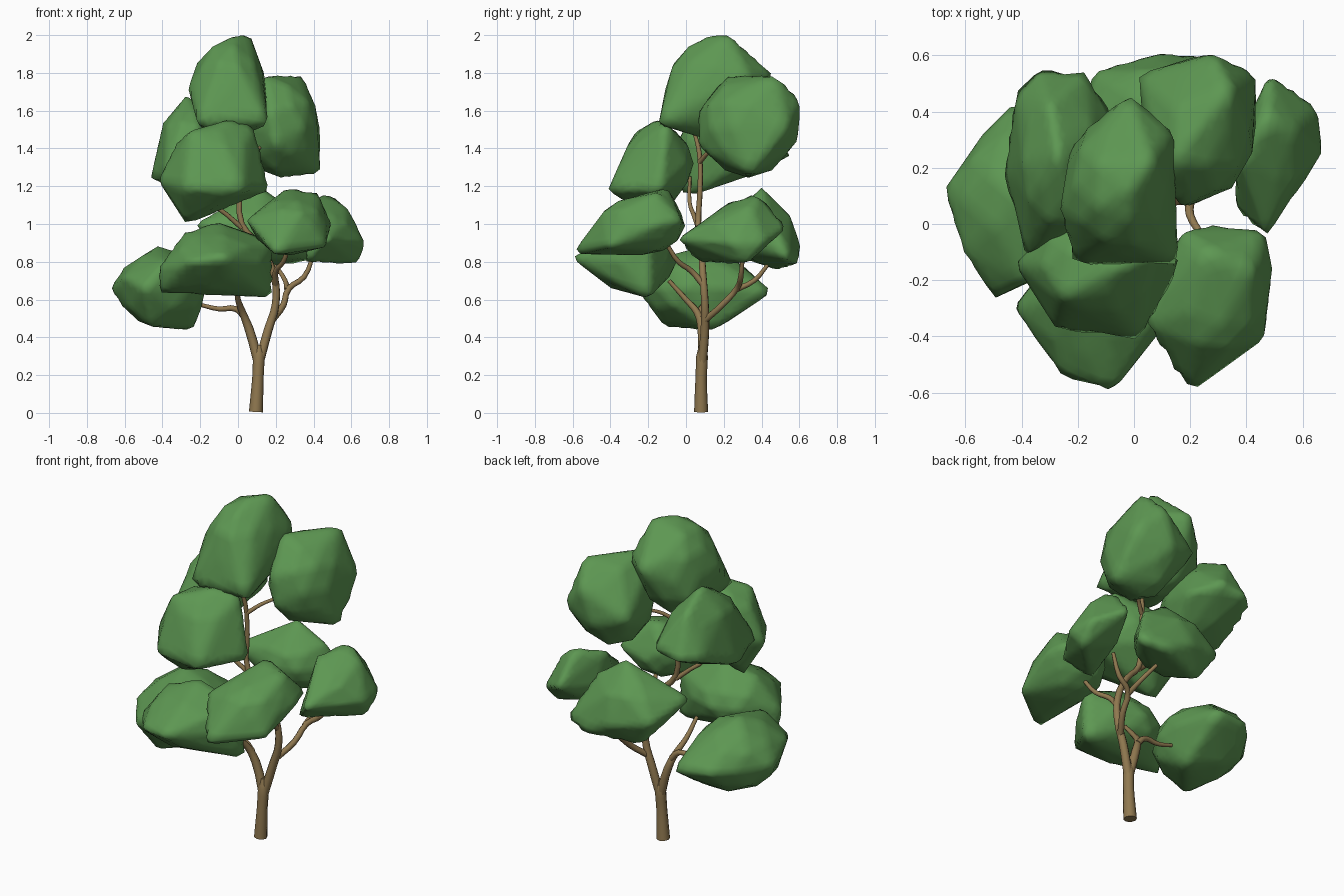
import bpy, bmesh, math
from mathutils import Vector
from mathutils.bvhtree import BVHTree


def material(name, rgb):
    m = bpy.data.materials.new(name)
    m.diffuse_color = (*rgb, 1)
    return m


leaf_green = material("leaf green", (0.11, 0.31, 0.085))
bark_brown = material("bark brown", (0.28, 0.19, 0.08))


def foliage(name, centre, radii, *corners):
    """Rounded clump: an ellipsoid stretched out to a few corner points, evenly remeshed."""
    c = Vector(centre)
    hull = bmesh.new()
    bmesh.ops.create_icosphere(hull, subdivisions=2, radius=1)
    for v in hull.verts:
        v.co = c + Vector(a * b for a, b in zip(v.co, radii))
    for p in corners:
        hull.verts.new(c + (Vector(p) - c) * 1.02)
    bmesh.ops.convex_hull(hull, input=hull.verts[:])
    tree = BVHTree.FromBMesh(hull)
    bm = bmesh.new()
    bmesh.ops.create_icosphere(bm, subdivisions=4, radius=1)
    for v in bm.verts:
        d = Vector(a * b for a, b in zip(v.co, radii)).normalized()
        hit = tree.ray_cast(c + d * 3, -d)[0]
        v.co = hit if hit else c + d * min(radii)
    hull.free()
    for f in bm.faces:
        f.smooth = True
    me = bpy.data.meshes.new(name)
    bm.to_mesh(me)
    bm.free()
    me.materials.append(leaf_green)
    bpy.context.collection.objects.link(bpy.data.objects.new(name, me))


def branch(name, points):
    """Tapered tube through (x, y, z, radius) points."""
    cu = bpy.data.curves.new(name, 'CURVE')
    cu.dimensions = '3D'
    cu.bevel_depth = 1.0
    cu.bevel_resolution = 2
    cu.resolution_u = 3
    cu.use_fill_caps = True
    sp = cu.splines.new('BEZIER')
    sp.bezier_points.add(len(points) - 1)
    for bp, (x, y, z, r) in zip(sp.bezier_points, points):
        bp.co = (x, y, z)
        bp.radius = r
        bp.handle_left_type = bp.handle_right_type = 'AUTO'
    cu.materials.append(bark_brown)
    ob = bpy.data.objects.new(name, cu)
    bpy.context.collection.objects.link(ob)
    bpy.ops.object.select_all(action='DESELECT')
    ob.select_set(True)
    bpy.context.view_layer.objects.active = ob
    bpy.ops.object.convert(target='MESH')
    bpy.ops.object.shade_smooth_by_angle(angle=math.radians(50))


# Foliage clumps, top to bottom
foliage("foliage_top", (-0.05, 0.14, 1.71), (0.195, 0.25, 0.27),
        (-0.26, 0.05, 1.72), (-0.21, -0.14, 1.53), (0.155, -0.14, 1.53), (-0.02, 0.455, 1.79),
        (0.06, 0.22, 2.0), (-0.02, 0.12, 1.99), (0.14, 0.33, 1.78), (-0.22, 0.27, 1.58))
foliage("foliage_upper_right", (0.23, 0.33, 1.51), (0.20, 0.25, 0.265),
        (0.17, 0.07, 1.60), (0.20, 0.07, 1.42), (0.43, 0.34, 1.27), (0.28, 0.60, 1.65),
        (0.02, 0.53, 1.50), (0.34, 0.48, 1.78), (0.14, 0.22, 1.78), (0.43, 0.53, 1.50),
        (0.22, 0.59, 1.45))
foliage("foliage_upper_front", (-0.13, -0.15, 1.32), (0.23, 0.19, 0.20),
        (-0.27, -0.15, 1.005), (-0.42, -0.14, 1.23), (-0.28, -0.37, 1.19), (0.02, -0.41, 1.18),
        (0.165, -0.14, 1.18), (0.08, -0.10, 1.52), (-0.25, -0.26, 1.49), (-0.04, -0.15, 1.55))
foliage("foliage_upper_left", (-0.26, 0.22, 1.43), (0.16, 0.26, 0.20),
        (-0.46, 0.18, 1.24), (-0.42, 0.46, 1.35), (-0.34, 0.54, 1.36), (-0.17, 0.54, 1.38),
        (-0.08, 0.38, 1.36), (-0.27, 0.24, 1.68), (-0.38, -0.13, 1.25), (-0.20, 0.02, 1.15),
        (-0.30, 0.42, 1.60))
foliage("foliage_middle_front_right", (0.28, -0.24, 0.99), (0.20, 0.235, 0.155),
        (0.20, -0.60, 0.84), (0.05, -0.36, 1.02), (0.46, -0.41, 0.88), (0.49, -0.14, 1.0),
        (0.46, -0.03, 1.02), (0.18, -0.03, 1.06), (0.26, -0.10, 1.19), (0.42, -0.16, 1.16))
foliage("foliage_middle_right", (0.49, 0.25, 0.94), (0.12, 0.18, 0.12),
        (0.47, -0.04, 0.92), (0.36, 0.06, 0.80), (0.63, 0.32, 0.79), (0.67, 0.25, 0.90),
        (0.65, 0.41, 0.90), (0.48, 0.53, 0.98), (0.47, 0.38, 1.16), (0.37, 0.24, 1.12),
        (0.57, 0.34, 1.10))
foliage("foliage_middle_back", (0.08, 0.40, 0.96), (0.22, 0.18, 0.17),
        (-0.22, 0.27, 1.0), (-0.14, 0.54, 0.92), (0.10, 0.605, 0.88), (0.42, 0.54, 0.82),
        (0.28, 0.59, 0.79), (-0.04, 0.48, 0.76), (0.12, 0.40, 1.19), (0.28, 0.42, 1.09))
foliage("foliage_lower_front", (-0.12, -0.28, 0.80), (0.25, 0.23, 0.165),
        (-0.41, -0.28, 0.64), (-0.42, -0.30, 0.76), (-0.25, -0.54, 0.80), (-0.08, -0.60, 0.82),
        (0.18, -0.20, 0.61), (0.18, -0.20, 0.90), (-0.10, -0.22, 1.01), (-0.28, -0.26, 0.95))
foliage("foliage_lower_left", (-0.40, 0.08, 0.66), (0.24, 0.29, 0.205),
        (-0.67, 0.12, 0.66), (-0.44, 0.41, 0.66), (-0.23, 0.45, 0.64), (-0.60, -0.10, 0.72),
        (-0.50, -0.26, 0.66), (-0.46, -0.11, 0.46), (-0.24, 0.14, 0.44), (-0.42, 0.10, 0.88),
        (-0.38, -0.20, 0.80))

# Trunk and the two main forks
branch("trunk", [(0.095, 0.08, 0.005, 0.037), (0.105, 0.08, 0.18, 0.030), (0.11, 0.085, 0.30, 0.031),
                 (0.11, 0.085, 0.36, 0.016)])
branch("left_fork", [(0.11, 0.085, 0.26, 0.026), (0.06, 0.085, 0.44, 0.024), (0.025, 0.06, 0.53, 0.019),
                     (0.0, 0.0, 0.60, 0.015), (-0.01, -0.09, 0.70, 0.011)])
branch("right_fork", [(0.11, 0.085, 0.26, 0.026), (0.16, 0.10, 0.44, 0.024), (0.20, 0.10, 0.58, 0.021),
                      (0.19, 0.09, 0.73, 0.019), (0.12, 0.08, 0.88, 0.017), (0.02, 0.065, 1.0, 0.016),
                      (0.01, 0.075, 1.20, 0.014), (0.0, 0.07, 1.38, 0.013), (-0.02, 0.04, 1.50, 0.010)])

# Side branches
branch("branch_front_right", [(0.20, 0.09, 0.68, 0.017), (0.20, 0.03, 0.75, 0.015),
                              (0.24, -0.04, 0.80, 0.013), (0.27, -0.10, 0.89, 0.011)])
branch("branch_right", [(0.18, 0.10, 0.49, 0.018), (0.24, 0.19, 0.57, 0.017), (0.27, 0.27, 0.66, 0.016),
                        (0.35, 0.29, 0.72, 0.014), (0.40, 0.30, 0.84, 0.010)])
branch("branch_back", [(0.26, 0.26, 0.65, 0.015), (0.25, 0.36, 0.70, 0.013), (0.20, 0.43, 0.78, 0.010)])
branch("branch_left", [(0.04, 0.08, 0.50, 0.018), (-0.01, 0.08, 0.55, 0.016), (-0.10, 0.08, 0.55, 0.013),
                       (-0.21, 0.09, 0.575, 0.010)])
branch("twig_upper_left", [(0.02, 0.065, 0.98, 0.014), (-0.06, 0.04, 1.05, 0.012), (-0.13, 0.02, 1.11, 0.011),
                           (-0.16, 0.02, 1.25, 0.009)])
branch("twig_upper_right", [(0.01, 0.075, 1.33, 0.013), (0.07, 0.12, 1.38, 0.011), (0.13, 0.18, 1.41, 0.009)])
